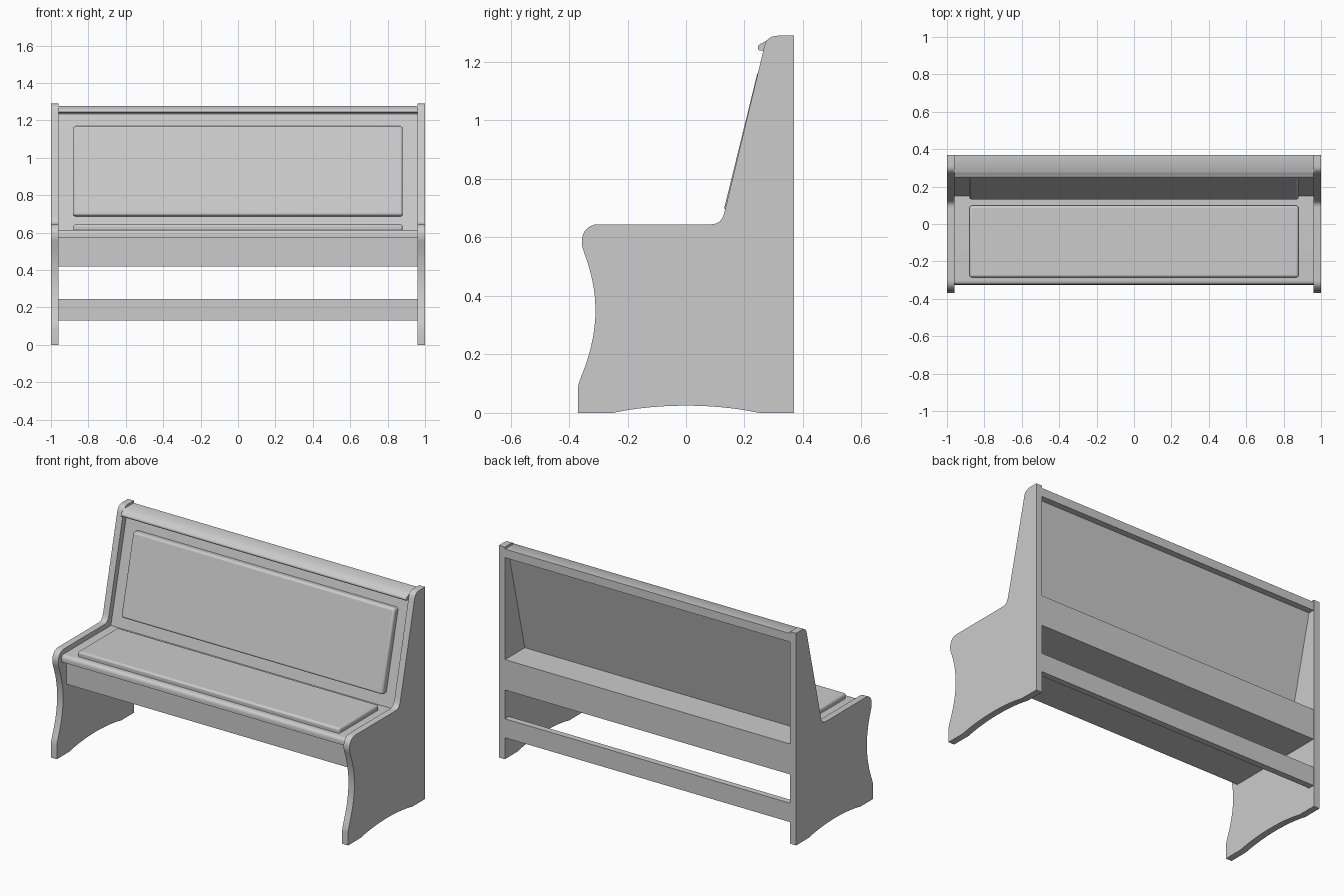
import bpy, bmesh, math
from mathutils import Vector
from mathutils.geometry import interpolate_bezier

cube = bpy.data.objects.get("Cube")
if cube:
    bpy.data.objects.remove(cube, do_unlink=True)

grey = bpy.data.materials.new("plain grey")
grey.use_nodes = True
GREY = (0.6, 0.6, 0.6, 1)
grey.diffuse_color = GREY
grey.node_tree.nodes["Principled BSDF"].inputs["Base Color"].default_value = GREY

INNER = 0.96    # inner face of the end panels
LEAN = 0.245    # backward lean of the backrest, y per z


def curve(a, b, c, d, n=12):
    """Points of a cubic curve in the y-z plane."""
    return [(p.x, p.y) for p in interpolate_bezier(*[Vector((*q, 0)) for q in (a, b, c, d)], n)]


def extrude(name, profile, x0, x1, bevel=0, segments=3):
    """Solid with a y-z profile, running from x0 to x1."""
    bm = bmesh.new()
    face = bm.faces.new([bm.verts.new((x0, y, z)) for y, z in profile])
    new = bmesh.ops.extrude_face_region(bm, geom=[face])["geom"]
    bmesh.ops.translate(bm, vec=(x1 - x0, 0, 0),
                        verts=[v for v in new if isinstance(v, bmesh.types.BMVert)])
    bmesh.ops.recalc_face_normals(bm, faces=bm.faces)
    mesh = bpy.data.meshes.new(name)
    bm.to_mesh(mesh)
    bm.free()
    mesh.materials.append(grey)
    obj = bpy.data.objects.new(name, mesh)
    bpy.context.collection.objects.link(obj)
    if bevel:
        mod = obj.modifiers.new("rounded edges", "BEVEL")
        mod.width, mod.segments = bevel, segments
    bpy.ops.object.select_all(action="DESELECT")
    obj.select_set(True)
    bpy.context.view_layer.objects.active = obj
    bpy.ops.object.shade_smooth_by_angle(angle=math.radians(35))
    return obj


def box(name, y0, y1, z0, z1, half, bevel=0):
    return extrude(name, [(y0, z0), (y1, z0), (y1, z1), (y0, z1)], -half, half, bevel)


# End panels: arched foot, sloped back edge, rounded seat front, scooped leg
end = [(-0.37, 0)]
end += curve((-0.25, 0), (-0.1, 0.033), (0.1, 0.033), (0.25, 0))
end += [(0.37, 0), (0.37, 1.29)]
end += curve((0.315, 1.29), (0.29, 1.29), (0.272, 1.278), (0.267, 1.25), 7)
end += curve((0.135, 0.70), (0.126, 0.66), (0.115, 0.645), (0.085, 0.645), 8)
end += curve((-0.30, 0.645), (-0.34, 0.645), (-0.365, 0.61), (-0.354, 0.565), 9)
end += curve((-0.35, 0.552), (-0.295, 0.41), (-0.295, 0.28), (-0.358, 0.125), 14)
end += [(-0.367, 0.10), (-0.37, 0.08)]
for name, side in (("left_end_panel", 1), ("right_end_panel", -1)):
    extrude(name, end, side * INNER, side)

# Seat: boxed base, nosed board, raised panel
box("seat_base", -0.275, 0.368, 0.42, 0.605, INNER)
nose = curve((-0.30, 0.615), (-0.317, 0.615), (-0.325, 0.607), (-0.325, 0.59), 7)
extrude("seat_board", nose + [(-0.325, 0.575), (0.165, 0.575), (0.165, 0.615)], -INNER, INNER)
box("seat_raised_panel", -0.285, 0.098, 0.60, 0.645, 0.88, 0.012)


# Backrest: leaning board and raised panel
def back(z, offset):
    return (0.15 + LEAN * (z - 0.615) + offset, z)


extrude("backrest_board", [back(0.59, 0), back(0.59, 0.03), back(1.26, 0.03), back(1.26, 0)],
        -INNER, INNER)
extrude("backrest_raised_panel",
        [back(0.692, -0.04), back(0.685, 0.01), back(1.165, 0.01), back(1.17, -0.04)],
        -0.88, 0.88, 0.012)

# Top rail with a rounded overhanging nose
rail = [(0.368, 1.225), (0.31, 1.225), (0.298, 1.24), (0.25, 1.24)]
rail += curve((0.246, 1.245), (0.244, 1.262), (0.258, 1.262), (0.27, 1.27), 7)
rail += [(0.28, 1.277), (0.368, 1.277)]
extrude("top_rail", rail, -INNER, INNER)

# Low rear stretcher
box("rear_stretcher", 0.33, 0.368, 0.13, 0.245, INNER)
